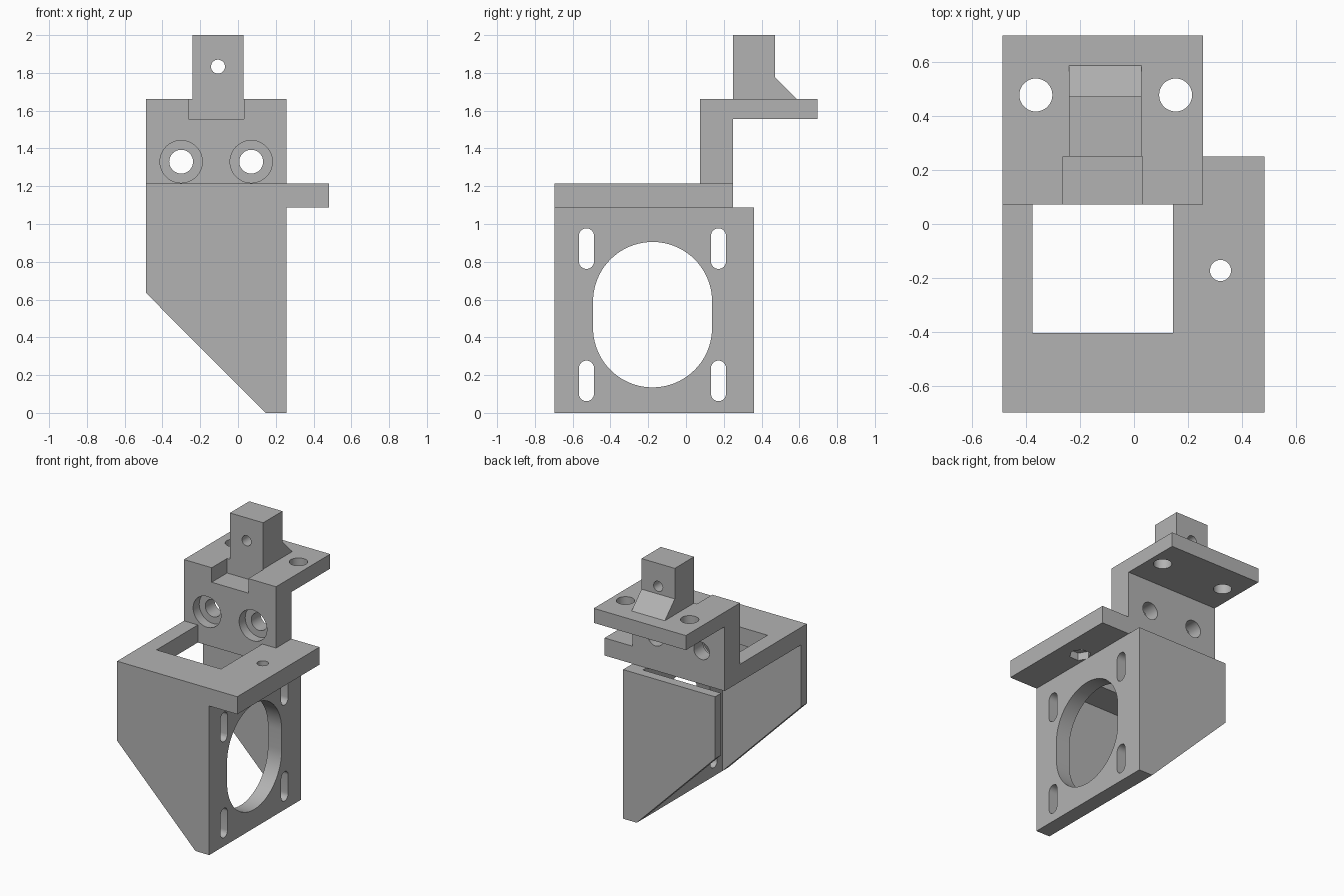
import bpy, bmesh, math
from mathutils import Vector

if "Cube" in bpy.data.objects:
    bpy.data.objects.remove(bpy.data.objects["Cube"])

grey = bpy.data.materials.new("grey plastic")
grey.diffuse_color = (0.45, 0.45, 0.45, 1)
grey.use_nodes = True
grey.node_tree.nodes["Principled BSDF"].inputs["Base Color"].default_value = grey.diffuse_color


def prism(name, outline, axis, lo, hi):
    """Extrude a closed 2D outline along an axis; 2D pairs are (y,z), (x,z) or (x,y)."""
    def place(p, d):
        return Vector({'X': (d, p[0], p[1]), 'Y': (p[0], d, p[1]), 'Z': (p[0], p[1], d)}[axis])
    bm = bmesh.new()
    a = [bm.verts.new(place(p, lo)) for p in outline]
    b = [bm.verts.new(place(p, hi)) for p in outline]
    n = len(outline)
    bm.faces.new(a)
    bm.faces.new(b)
    for i in range(n):
        j = (i + 1) % n
        bm.faces.new((a[i], a[j], b[j], b[i]))
    bmesh.ops.recalc_face_normals(bm, faces=bm.faces)
    me = bpy.data.meshes.new(name)
    bm.to_mesh(me)
    bm.free()
    me.materials.append(grey)
    ob = bpy.data.objects.new(name, me)
    bpy.context.collection.objects.link(ob)
    return ob


def rect(x0, x1, y0, y1):
    return [(x0, y0), (x1, y0), (x1, y1), (x0, y1)]


def circle(cx, cy, r, n=48):
    return [(cx + r * math.cos(2 * math.pi * i / n), cy + r * math.sin(2 * math.pi * i / n))
            for i in range(n)]


def slot(cx, z0, z1, r, n=24):
    """Upright rounded slot between z0 and z1."""
    top = [(cx + r * math.cos(math.pi * i / n), z1 - r + r * math.sin(math.pi * i / n))
           for i in range(n + 1)]
    bottom = [(cx - r * math.cos(math.pi * i / n), z0 + r - r * math.sin(math.pi * i / n))
              for i in range(n + 1)]
    return top + bottom


def cut(ob, outline, axis, lo, hi):
    cutter = prism("cutter", outline, axis, lo, hi)
    cutter.hide_render = True
    mod = ob.modifiers.new("cut", 'BOOLEAN')
    mod.operation = 'DIFFERENCE'
    mod.solver = 'EXACT'
    mod.object = cutter
    bpy.context.view_layer.objects.active = ob
    bpy.ops.object.modifier_apply(modifier=mod.name)
    bpy.data.objects.remove(cutter)


L, R, F, B = -0.487, 0.256, -0.697, 0.36     # main body limits
PLATE_IN, UNDER, TOP = 0.145, 1.087, 1.215   # side plate inner face, deck heights
WALL_F, WALL_B = 0.073, 0.25                 # upright wall

# side mounting plate with its large opening and four slots
motor_plate = prism("motor_plate", rect(F, B, 0, UNDER), 'X', PLATE_IN, R)
cut(motor_plate, slot(-0.177, 0.135, 0.905, 0.315, 40), 'X', 0, 0.5)
for y in (-0.527, 0.172):
    for z in (0.062, 0.762):
        cut(motor_plate, slot(y, z, z + 0.215, 0.04, 12), 'X', 0, 0.5)

# tapered gussets at front and back
gusset = [(L, 0.635), (PLATE_IN, 0), (PLATE_IN, UNDER), (L, UNDER)]
prism("front_gusset", gusset, 'Y', F, F + 0.07)
prism("back_gusset", gusset, 'Y', B - 0.07, B)

# deck with square opening, bolt hole and nut pocket
deck = prism("deck", rect(L, 0.482, F, WALL_B), 'Z', UNDER, TOP)
cut(deck, rect(-0.375, PLATE_IN, -0.403, WALL_F), 'Z', 1, 1.4)
cut(deck, circle(0.32, -0.172, 0.039, 32), 'Z', 1, 1.4)
cut(deck, circle(0.32, -0.172, 0.073, 6), 'Z', 1, UNDER + 0.055)

# upright wall with counterbored holes
wall = prism("upright_wall", rect(L, R, TOP, 1.556), 'Y', WALL_F, WALL_B)
for x in (-0.301, 0.07):
    cut(wall, circle(x, 1.33, 0.063), 'Y', 0, 0.5)
    cut(wall, circle(x, 1.33, 0.112), 'Y', 0, WALL_F + 0.07)

# shelf with front notch and two holes
shelf = prism("shelf", [(L, WALL_F), (-0.263, WALL_F), (-0.263, WALL_B), (0.032, WALL_B),
                        (0.032, WALL_F), (R, WALL_F), (R, 0.697), (L, 0.697)],
              'Z', 1.556, 1.662)
for x in (-0.363, 0.154):
    cut(shelf, circle(x, 0.477, 0.061), 'Z', 1.4, 1.8)

# top post with sloped rear foot and cross hole
post = prism("top_post", [(WALL_B, 1.662), (0.587, 1.662), (0.472, 1.777), (0.472, 2.0),
                          (WALL_B, 2.0)], 'X', -0.24, 0.028)
cut(post, circle(-0.106, 1.833, 0.037, 32), 'Y', 0, 0.8)

# smooth the bores, keep the edges crisp
for ob in bpy.context.scene.objects:
    ob.select_set(True)
bpy.context.view_layer.objects.active = post
bpy.ops.object.shade_smooth_by_angle(angle=math.radians(30))
